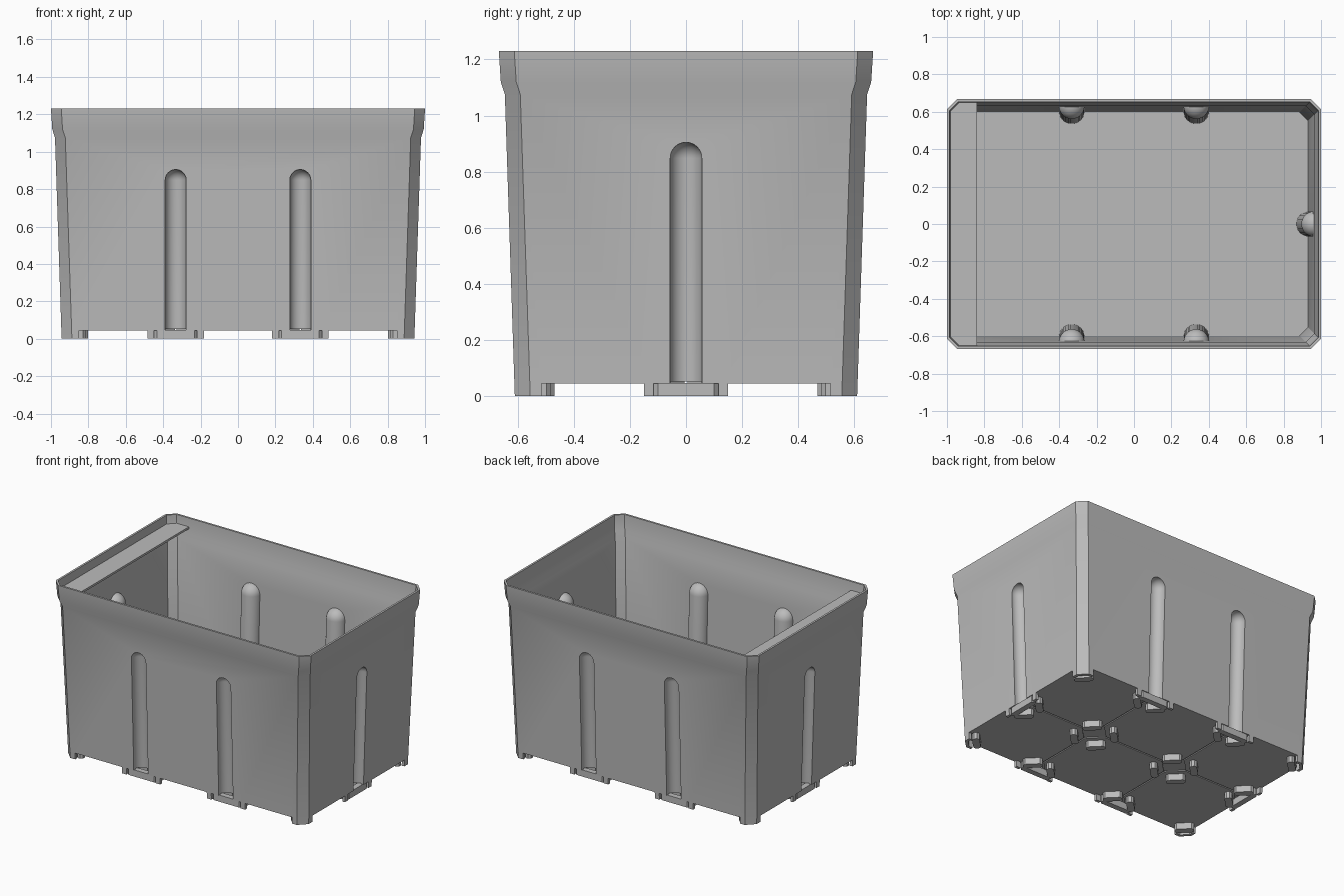
import bpy, bmesh, math

if "Cube" in bpy.data.objects:
    bpy.data.objects.remove(bpy.data.objects["Cube"])

grey = bpy.data.materials.new("plain grey")
grey.use_nodes = True
grey.diffuse_color = (0.5, 0.5, 0.5, 1)
grey.node_tree.nodes["Principled BSDF"].inputs["Base Color"].default_value = (0.5, 0.5, 0.5, 1)


def loft(name, rings):
    """Closed solid through a stack of matching rings of 3D points."""
    bm = bmesh.new()
    loops = [[bm.verts.new(p) for p in ring] for ring in rings]
    for a, b in zip(loops, loops[1:]):
        for i in range(len(a)):
            j = (i + 1) % len(a)
            bm.faces.new((a[i], a[j], b[j], b[i]))
    bm.faces.new(loops[0][::-1])
    bm.faces.new(loops[-1])
    bmesh.ops.recalc_face_normals(bm, faces=bm.faces)
    mesh = bpy.data.meshes.new(name)
    bm.to_mesh(mesh)
    bm.free()
    mesh.materials.append(grey)
    ob = bpy.data.objects.new(name, mesh)
    bpy.context.collection.objects.link(ob)
    return ob


def octagon(hx, hy, c, z, cx=0, cy=0, turn=0):
    """Rectangle with chamfered corners, turned about its centre."""
    pts = [(hx, c - hy), (hx, hy - c), (hx - c, hy), (c - hx, hy),
           (-hx, hy - c), (-hx, c - hy), (c - hx, -hy), (hx - c, -hy)]
    s, k = math.sin(turn), math.cos(turn)
    return [(cx + x * k - y * s, cy + x * s + y * k, z) for x, y in pts]


def prism(name, hx, hy, c, z0, z1, cx=0, cy=0, turn=0):
    return loft(name, [octagon(hx, hy, c, z, cx, cy, turn) for z in (z0, z1)])


def combine(target, tool, operation="DIFFERENCE"):
    mod = target.modifiers.new("cut", "BOOLEAN")
    mod.object, mod.operation, mod.solver = tool, operation, "EXACT"
    bpy.context.view_layer.objects.active = target
    bpy.ops.object.modifier_apply(modifier=mod.name)
    bpy.data.objects.remove(tool)


# Wall outline: half width, half depth at a height, flaring into the rim
SLOPE = 0.033
HX, HY, CH = 0.943, 0.61, 0.055
LEVELS = [(1.075, 0.0), (1.12, 0.013), (1.23, 0.0165)]


def wall_ring(z, inset=0.0, flare=0.0):
    g = SLOPE * z + flare - inset
    return octagon(HX + g, HY + g, CH - 0.6 * inset, z)


def wall_solid(name, bottom, top, inset):
    rings = [wall_ring(bottom, inset)]
    rings += [wall_ring(z, inset, f) for z, f in LEVELS[:2]]
    rings.append(wall_ring(top, inset, LEVELS[2][1]))
    return loft(name, rings)


def rib(name, x, y, dx, dy, r):
    """Round-topped post leaning with the wall it sits in."""
    spring = 0.848
    stack = [(-0.1, r), (spring, r)]
    for i in range(1, 9):
        t = math.radians(90) * i / 8.2
        stack.append((spring + r * math.sin(t), r * math.cos(t)))
    rings = []
    for z, rad in stack:
        ring = []
        for i in range(40):
            a = math.tau * (i + 0.5) / 40
            ring.append((x + dx * SLOPE * z + rad * math.cos(a),
                         y + dy * SLOPE * z + rad * math.sin(a), z))
        rings.append(ring)
    return loft(name, rings)


PITCH = 0.333
# Rib stations: position on the wall and outward direction
stations = [(sx * PITCH, sy * HY, 0, sy) for sx in (-1, 1) for sy in (-1, 1)]
stations += [(s * HX, 0, s, 0) for s in (-1, 1)]

# Crate shell with hollow inside and fluted ribs
shell = wall_solid("crate_shell", 0, 1.23, 0)
cavity = wall_solid("cavity", 0.065, 1.24, 0.014)
for x, y, dx, dy in stations:
    px, py = x - 0.008 * dx, y - 0.008 * dy
    combine(cavity, rib("rib_outside", px, py, dx, dy, 0.068))
combine(shell, cavity)
combine(shell, loft("underside", [wall_ring(-0.1, 0.02), wall_ring(0.052, 0.02)]))
for x, y, dx, dy in stations:
    px, py = x - 0.008 * dx, y - 0.008 * dy
    combine(shell, rib("groove", px, py, dx, dy, 0.057))

# Gaps along the lower edge, leaving corner legs and small tabs
TAB0, TAB1 = 0.115, 0.15
gaps_x = [(-PITCH + TAB1, PITCH - TAB1)]
for s in (-1, 1):
    gaps_x.append((s * PITCH - TAB0, s * PITCH + TAB0))
    gaps_x.append(tuple(sorted((s * 0.85, s * (PITCH + TAB1)))))
gaps_y = [(-0.515, -TAB1), (-TAB0, TAB0), (TAB1, 0.515)]
for a, b in gaps_x:
    combine(shell, prism("gap", (b - a) / 2, 0.8, 0.001, -0.1, 0.045, (a + b) / 2, 0))
for a, b in gaps_y:
    combine(shell, prism("gap", 1.1, (b - a) / 2, 0.001, -0.1, 0.045, 0, (a + b) / 2))

# Floor tiles on the underside
for i in (-1, 0, 1):
    for j in (-1, 1):
        hx = PITCH - 0.005 if i == 0 else 0.294
        prism("floor_tile", hx, 0.296, 0.09, 0.045, 0.056, i * 0.632, j * 0.301)

# Stacking feet: diagonal bars around each tile crossing
quarter = math.radians(45)


def foot(x, y, sx, sy):
    prism("foot", 0.024, 0.062, 0.014, 0, 0.054, x, y, quarter * sx * sy)


for cx in (-PITCH, PITCH):
    for sx in (-1, 1):
        for sy in (-1, 1):
            foot(cx + sx * 0.09, sy * 0.09, sx, sy)
            foot(cx + sx * 0.075, sy * (HY - 0.09), sx, -sy)
for sx in (-1, 1):
    for sy in (-1, 1):
        foot(sx * (HX - 0.09), sy * 0.075, -sx, sy)
        foot(sx * (HX - 0.077), sy * (HY - 0.077), sx, sy)

# Small bars closing the bottom of each groove
for x, y, dx, dy in stations:
    hx, hy = (0.02, TAB0) if dx else (TAB0, 0.02)
    prism("groove_foot", hx, hy, 0.015, 0, 0.047, x - 0.024 * dx, y - 0.024 * dy)

# Label shelf inside one end of the rim
outline = [(-0.84, -0.65), (-0.84, 0.65), (-0.936, 0.65),
           (-0.984, 0.602), (-0.984, -0.602), (-0.936, -0.65)]
loft("label_shelf", [[(x, y, z) for x, y in outline] for z in (1.155, 1.17)])

# Soft curves with crisp edges
bpy.ops.object.select_all(action="DESELECT")
shell.select_set(True)
bpy.context.view_layer.objects.active = shell
bpy.ops.object.shade_smooth_by_angle(angle=math.radians(25))
